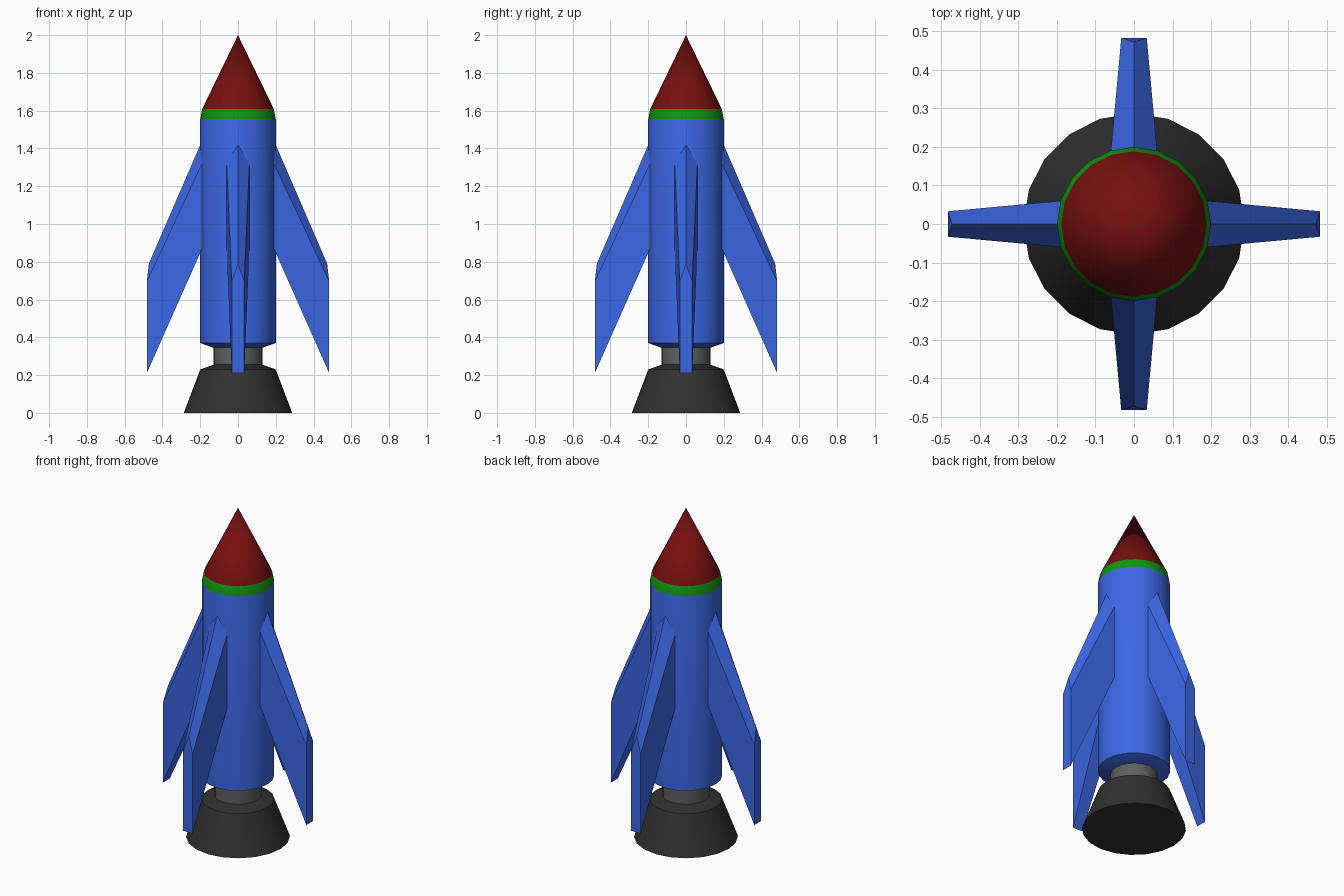
import bpy, bmesh, math
from mathutils import Matrix

if "Cube" in bpy.data.objects:
    bpy.data.objects.remove(bpy.data.objects["Cube"])

SIDES = 20


def material(name, rgb):
    m = bpy.data.materials.new(name)
    m.diffuse_color = (*rgb, 1)
    m.use_nodes = True
    m.node_tree.nodes["Principled BSDF"].inputs["Base Color"].default_value = m.diffuse_color
    return m


blue = material("blue paint", (0.045, 0.135, 0.78))
red = material("dark red", (0.18, 0.005, 0.005))
green = material("green", (0.005, 0.31, 0.005))
grey = material("mid grey", (0.115, 0.115, 0.115))
dark = material("dark grey", (0.03, 0.03, 0.03))


def finish(name, bm, mats, angle):
    bmesh.ops.remove_doubles(bm, verts=bm.verts, dist=1e-5)
    bmesh.ops.recalc_face_normals(bm, faces=bm.faces)
    me = bpy.data.meshes.new(name)
    bm.to_mesh(me)
    bm.free()
    for m in mats:
        me.materials.append(m)
    ob = bpy.data.objects.new(name, me)
    bpy.context.collection.objects.link(ob)
    bpy.ops.object.select_all(action='DESELECT')
    ob.select_set(True)
    bpy.context.view_layer.objects.active = ob
    bpy.ops.object.shade_smooth_by_angle(angle=math.radians(angle))
    return ob


def lathe(name, profile, mats, rule=lambda z: 0):
    """Revolve (radius, z) points; rule picks a material from face height."""
    bm = bmesh.new()
    rings = []
    for r, z in profile:
        if r == 0:
            rings.append([bm.verts.new((0, 0, z))] * SIDES)
        else:
            rings.append([bm.verts.new((r * math.cos(math.tau * i / SIDES),
                                        r * math.sin(math.tau * i / SIDES), z))
                          for i in range(SIDES)])
    for a, b in zip(rings, rings[1:]):
        for i in range(SIDES):
            j = (i + 1) % SIDES
            f = bm.faces.new(list(dict.fromkeys((a[i], a[j], b[j], b[i]))))
            f.material_index = rule(f.calc_center_median().z)
    return finish(name, bm, mats, 40)


# Hull: blue body, green band, red nose cone
lathe("hull", [(0, 0.345), (0.13, 0.345), (0.2, 0.37), (0.2, 1.555),
               (0.189, 1.61), (0, 2.0)],
      [blue, green, red], lambda z: 0 if z < 1.55 else 1 if z < 1.61 else 2)

# Engine neck and nozzle
lathe("engine_neck", [(0.13, 0.25), (0.13, 0.35)], [grey])
lathe("nozzle", [(0, 0), (0.287, 0), (0.2, 0.23), (0.13, 0.255), (0, 0.255)], [dark])


# Swept fins: ridged leading edge, flat sides, pointed down at the tip
def fin(name, angle):
    bm = bmesh.new()

    def section(r_ridge, z_ridge, r, half, z_top, z_low):
        return [bm.verts.new(p) for p in (
            (r, -half, z_low), (r, -half, z_top), (r_ridge, 0, z_ridge),
            (r, half, z_top), (r, half, z_low))]

    root = section(0.18, 1.465, 0.18, 0.061, 1.342, 0.892)
    tip = section(0.472, 0.79, 0.483, 0.033, 0.695, 0.21)
    for i in range(5):
        j = (i + 1) % 5
        bm.faces.new((root[i], root[j], tip[j], tip[i]))
    bm.faces.new(root)
    bm.faces.new((tip[0], tip[1], tip[3], tip[4]))
    bm.faces.new(tip[1:4])
    bm.transform(Matrix.Rotation(angle, 4, 'Z'))
    finish(name, bm, [blue], 30)


for k, side in enumerate(("right", "back", "left", "front")):
    fin(side + "_fin", k * math.pi / 2)
